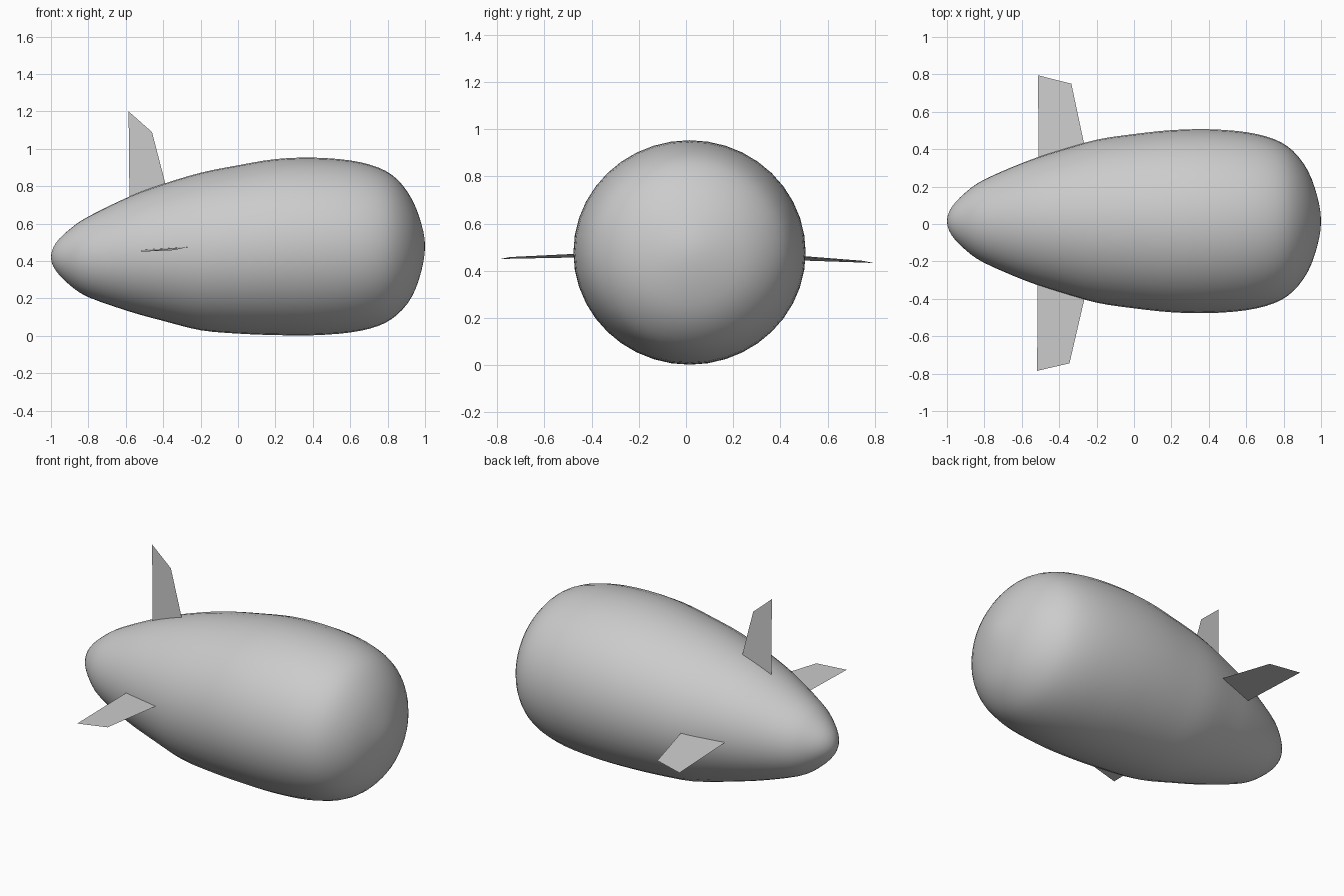
import bpy
import bmesh
from math import cos, sin, tau
from mathutils import Vector

cube = bpy.data.objects.get("Cube")
if cube:
    bpy.data.objects.remove(cube, do_unlink=True)

grey = bpy.data.materials.new("light grey")
grey.use_nodes = True
grey.diffuse_color = (0.6, 0.6, 0.6, 1)
grey.node_tree.nodes["Principled BSDF"].inputs["Base Color"].default_value = (0.6, 0.6, 0.6, 1)

CENTRE_Y = 0.015
WIDTH = 1.035   # the hull is slightly wider than tall
SIDES = 40
STEPS = 3


def add_object(name, bm, smooth):
    bmesh.ops.recalc_face_normals(bm, faces=bm.faces)
    for face in bm.faces:
        face.smooth = smooth
    mesh = bpy.data.meshes.new(name)
    bm.to_mesh(mesh)
    bm.free()
    mesh.materials.append(grey)
    obj = bpy.data.objects.new(name, mesh)
    bpy.context.collection.objects.link(obj)
    return obj


def spline(a, b, c, d, t):
    return 0.5 * (2 * b + (c - a) * t + (2 * a - 5 * b + 4 * c - d) * t * t
                  + (3 * b - a - 3 * c + d) * t ** 3)


# Hull outline from tail to nose: x, top z, bottom z
outline = [
    (-1, .42, .42), (-.975, .495, .35), (-.9, .57, .272), (-.8, .638, .207),
    (-.58, .745, .13), (-.4, .812, .08), (-.2, .872, .03), (0, .912, .012),
    (.2, .945, .004), (.4, .953, .003), (.6, .938, .018), (.75, .9, .053),
    (.85, .838, .112), (.93, .73, .21), (.98, .6, .345), (1, .48, .48),
]
# Mirrored end points keep both tips round
first, last = outline[1], outline[-2]
points = [Vector(p) for p in [(first[0], first[2], first[1])] + outline
          + [(last[0], last[2], last[1])]]
rings = [spline(*points[i:i + 4], s / STEPS)
         for i in range(len(points) - 3) for s in range(STEPS)][1:]

# Hull
bm = bmesh.new()
loops = []
for x, top, bottom in rings:
    radius, middle = (top - bottom) / 2, (top + bottom) / 2
    loops.append([bm.verts.new((x, CENTRE_Y + WIDTH * radius * cos(tau * k / SIDES),
                                middle + radius * sin(tau * k / SIDES)))
                  for k in range(SIDES)])
tail_tip = bm.verts.new((-1, CENTRE_Y, outline[0][1]))
nose_tip = bm.verts.new((1, CENTRE_Y, outline[-1][1]))
for k in range(SIDES):
    n = (k + 1) % SIDES
    bm.faces.new((tail_tip, loops[0][k], loops[0][n]))
    bm.faces.new((nose_tip, loops[-1][n], loops[-1][k]))
    for a, b in zip(loops, loops[1:]):
        bm.faces.new((a[k], b[k], b[n], a[n]))
add_object("hull", bm, True)


# Thin sheet fins, rooted just inside the hull
def add_fin(name, corners):
    bm = bmesh.new()
    bm.faces.new([bm.verts.new(c) for c in corners])
    add_object(name, bm, False)


add_fin("top_fin", [(-.58, .02, .7), (-.37, .02, .75), (-.39, .02, .82),
                    (-.46, .02, 1.09), (-.585, .02, 1.2)])
add_fin("back_fin", [(-.51, .3, .45), (-.24, .3, .472), (-.265, .42, .468),
                     (-.335, .75, .442), (-.513, .795, .433)])
add_fin("front_fin", [(-.515, -.27, .46), (-.24, -.27, .48), (-.265, -.4, .475),
                      (-.345, -.745, .458), (-.518, -.785, .45)])
